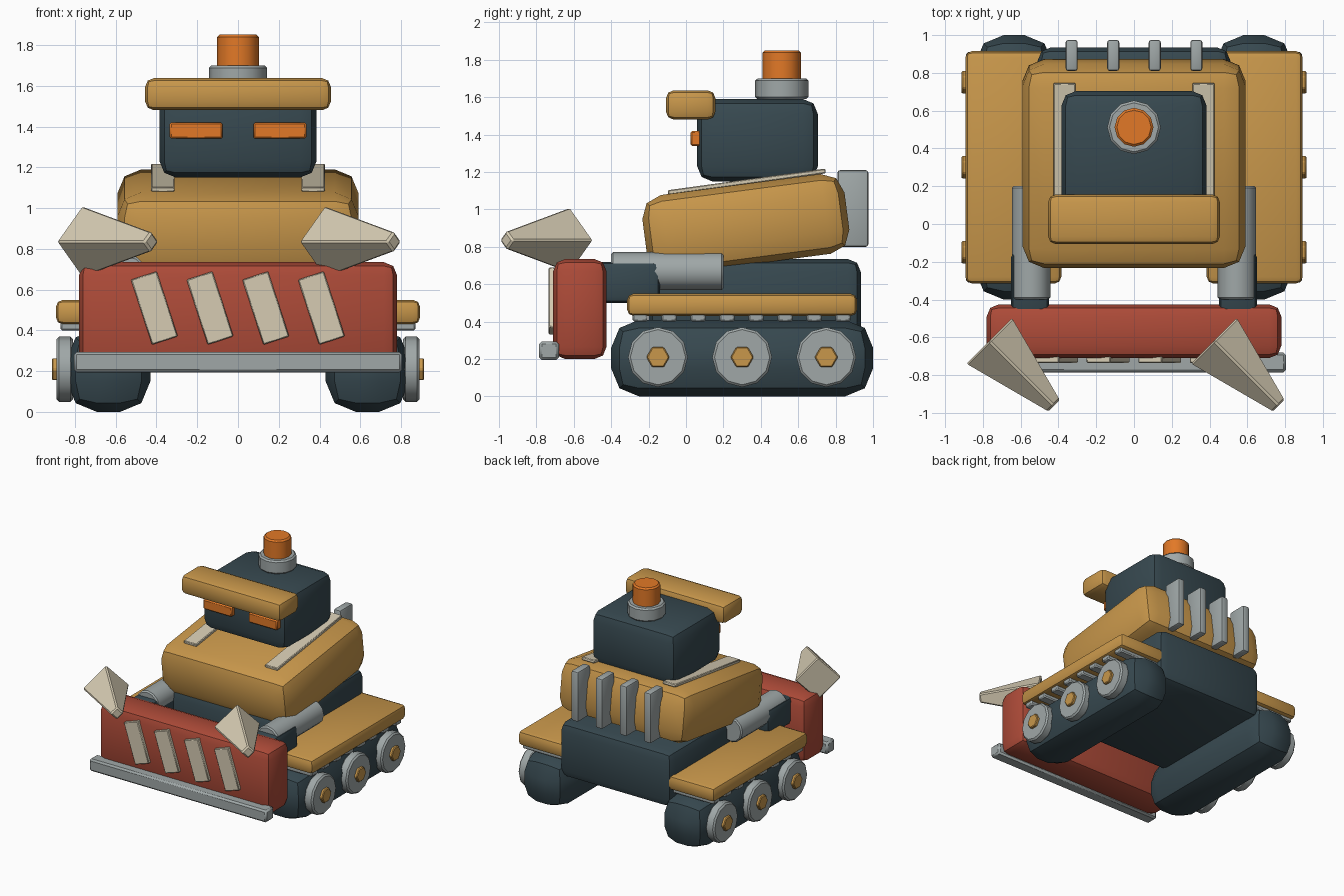
import bpy, bmesh
from math import radians, pi
from mathutils import Matrix, Vector

if "Cube" in bpy.data.objects:
    bpy.data.objects.remove(bpy.data.objects["Cube"])


def material(name, rgb):
    m = bpy.data.materials.new(name)
    m.diffuse_color = (*rgb, 1)
    m.use_nodes = True
    m.node_tree.nodes["Principled BSDF"].inputs["Base Color"].default_value = m.diffuse_color
    return m


GOLD = material("gold_paint", (0.58, 0.31, 0.07))
DARK = material("dark_metal", (0.038, 0.066, 0.08))
RED = material("red_paint", (0.42, 0.07, 0.04))
CREAM = material("cream_paint", (0.67, 0.60, 0.45))
ORANGE = material("orange_lamp", (0.76, 0.19, 0.02))
STEEL = material("steel", (0.35, 0.39, 0.39))


def finish(name, bm, mat, matrix, bevel, segments, angle=40):
    if bevel:
        sharp = [e for e in bm.edges if e.calc_face_angle(0) > radians(50)]
        bmesh.ops.bevel(bm, geom=sharp, offset=bevel, segments=segments,
                        profile=0.5, affect='EDGES', clamp_overlap=True)
    bmesh.ops.recalc_face_normals(bm, faces=bm.faces)
    me = bpy.data.meshes.new(name)
    bm.to_mesh(me)
    bm.free()
    me.materials.append(mat)
    ob = bpy.data.objects.new(name, me)
    bpy.context.collection.objects.link(ob)
    ob.matrix_world = matrix
    bpy.ops.object.select_all(action='DESELECT')
    ob.select_set(True)
    bpy.context.view_layer.objects.active = ob
    bpy.ops.object.shade_smooth_by_angle(angle=radians(angle))
    return ob


def block(name, center, size, mat, bevel=0.02, segments=2, rot=None):
    bm = bmesh.new()
    bmesh.ops.create_cube(bm, size=1)
    bmesh.ops.scale(bm, vec=size, verts=bm.verts)
    m = Matrix.Translation(center)
    if rot:
        m = m @ Matrix.Rotation(radians(rot[0]), 4, rot[1])
    return finish(name, bm, mat, m, bevel, segments)


def span(name, x, y, z, mat, bevel=0.02, segments=2):
    """Rounded block given by its min/max on each axis."""
    axes = (x, y, z)
    return block(name, [(a + b) / 2 for a, b in axes],
                 [b - a for a, b in axes], mat, bevel, segments)


def cone(name, center, axis, r1, r2, depth, sides, mat, bevel=0.0, angle=40):
    bm = bmesh.new()
    bmesh.ops.create_cone(bm, cap_ends=True, segments=sides,
                          radius1=r1, radius2=r2, depth=depth)
    q = Vector(axis).to_track_quat('Z', 'Y')
    m = Matrix.Translation(center) @ q.to_matrix().to_4x4()
    return finish(name, bm, mat, m, bevel, 1, angle)


# Hull and tilted body
span("hull", (-0.51, 0.51), (-0.20, 0.935), (0.28, 0.735), DARK, 0.07)
block("body", (0, 0.32, 0.92), (1.18, 1.09, 0.43), GOLD, 0.115, 2, (7.5, 'X'))

for s, side in ((-1, "left"), (1, "right")):
    def sx(a, b):
        return tuple(sorted((s * a, s * b)))

    # Tracks, fenders and tread plates
    span(side + "_track", sx(0.43, 0.84), (-0.40, 1.0), (0, 0.41), DARK, 0.15)
    span(side + "_fender", sx(0.385, 0.893), (-0.315, 0.915), (0.43, 0.55), GOLD, 0.035)
    for i in range(8):
        y = -0.245 + i * 0.155
        span(f"{side}_tread_{i}", sx(0.41, 0.87), (y - 0.04, y + 0.04),
             (0.40, 0.445), STEEL, 0.008, 1)
    # Wheels with hexagonal hubs
    for i, y in enumerate((-0.15, 0.30, 0.75)):
        cone(f"{side}_wheel_{i}", (s * 0.85, y, 0.21), (s, 0, 0),
             0.16, 0.16, 0.08, 12, STEEL, 0.012)
        hub = cone(f"{side}_hub_{i}", (s * 0.88, y, 0.21), (s, 0, 0),
                   0.062, 0.062, 0.065, 6, GOLD, 0.006, 30)
        hub.matrix_world = hub.matrix_world @ Matrix.Rotation(pi / 2, 4, 'Z')
    # Blade lift arms
    cone(side + "_arm_cylinder", (s * 0.545, -0.10, 0.67), (0, -1, 0),
         0.102, 0.102, 0.60, 12, STEEL, 0.01)
    span(side + "_arm", sx(0.45, 0.65), (-0.48, -0.14), (0.50, 0.72), DARK, 0.035)
    # Four-sided spikes, both pointing the same way
    cone(side + "_spike", (s * 0.595, -0.79, 0.835), (1, -1, 0),
         0.178, 0.05, 0.485, 4, CREAM, 0.01, 20)
    # Deck strips and eyes
    block(side + "_deck_strip", (s * 0.368, 0.325, 1.148), (0.115, 0.85, 0.025),
          CREAM, 0.005, 1, (7.8, 'X'))
    span(side + "_eye", sx(0.076, 0.335), (0.025, 0.09), (1.34, 1.42), ORANGE, 0.008, 1)

# Blade with cutting edge and slanted stripes
span("blade", (-0.78, 0.78), (-0.71, -0.425), (0.20, 0.735), RED, 0.065)
span("cutting_edge", (-0.805, 0.805), (-0.785, -0.68), (0.195, 0.295), STEEL, 0.014, 1)
for i in range(4):
    block(f"blade_stripe_{i}", (-0.41 + i * 0.273, -0.715, 0.51),
          (0.133, 0.04, 0.335), CREAM, 0.005, 1, (-18, 'Y'))

# Rear vents
for i in range(4):
    x = -0.33 + i * 0.22
    span(f"rear_vent_{i}", (x - 0.032, x + 0.032), (0.81, 0.975),
         (0.80, 1.21), STEEL, 0.014)

# Head, visor and beacon
span("head", (-0.385, 0.385), (0.06, 0.705), (1.15, 1.59), DARK, 0.08)
span("visor", (-0.455, 0.455), (-0.107, 0.157), (1.48, 1.637), GOLD, 0.042)
cone("beacon_base", (0, 0.512, 1.645), (0, 0, 1), 0.142, 0.142, 0.11, 12, STEEL, 0.012)
cone("beacon", (0, 0.512, 1.74), (0, 0, 1), 0.103, 0.103, 0.22, 12, ORANGE, 0.012)
